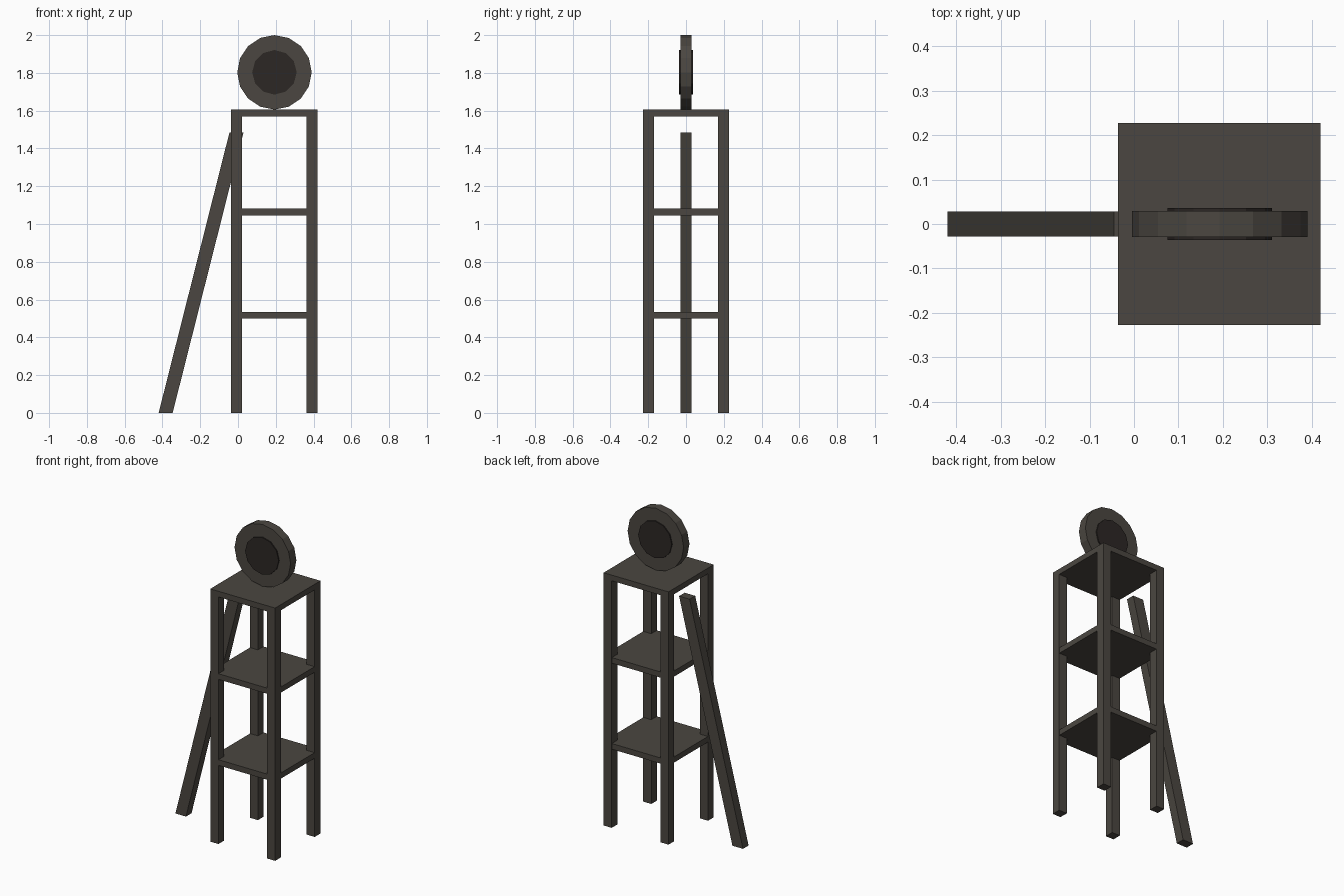
import bpy, bmesh, math
from mathutils import Matrix

if "Cube" in bpy.data.objects:
    bpy.data.objects.remove(bpy.data.objects["Cube"])

def material(name, rgb):
    m = bpy.data.materials.new(name)
    m.diffuse_color = (*rgb, 1)
    m.use_nodes = True
    m.node_tree.nodes["Principled BSDF"].inputs["Base Color"].default_value = m.diffuse_color
    return m

FRAME = material("dark_wood", (0.07, 0.062, 0.052))
CENTRE = material("darker_wood", (0.025, 0.02, 0.018))

def finish(name, bm, mat):
    bmesh.ops.recalc_face_normals(bm, faces=bm.faces)
    me = bpy.data.meshes.new(name)
    bm.to_mesh(me)
    bm.free()
    me.materials.append(mat)
    ob = bpy.data.objects.new(name, me)
    bpy.context.collection.objects.link(ob)
    return ob

def box(name, x0, x1, y0, y1, z0, z1, lean=0.0):
    """Box whose top may be shifted sideways in x by lean."""
    bm = bmesh.new()
    bmesh.ops.create_cube(bm, size=1)
    for v in bm.verts:
        top = v.co.z > 0
        v.co = ((x1 if v.co.x > 0 else x0) + (lean if top else 0),
                y1 if v.co.y > 0 else y0,
                z1 if top else z0)
    return finish(name, bm, FRAME)

def disc(name, radius, half_width, sides, mat):
    """Upright disc facing front and back."""
    bm = bmesh.new()
    bmesh.ops.create_cone(bm, cap_ends=True, segments=sides, radius1=radius,
                          radius2=radius, depth=2 * half_width)
    bm.transform(Matrix.Translation((0.193, 0, 1.803))
                 @ Matrix.Rotation(math.pi / 2, 4, 'X'))
    return finish(name, bm, mat)

X0, X1, Y, LEG = -0.036, 0.42, 0.227, 0.057
TOP, THICK = 1.605, 0.036

# Four corner legs, ending under the top board
for side, x in (("left", X0), ("right", X1 - LEG)):
    for end, y in (("front", -Y), ("back", Y - LEG)):
        box(f"{end}_{side}_leg", x, x + LEG, y, y + LEG, 0, TOP - THICK)

# Top board and two shelves
box("top_board", X0, X1, -Y, Y, TOP - THICK, TOP)
E = 0.001
for name, z in (("lower_shelf", 0.499), ("upper_shelf", 1.045)):
    box(name, X0 + E, X1 - E, -Y + E, Y - E, z, z + THICK)

# Leaning support beam
box("leaning_beam", -0.42, -0.346, -0.028, 0.028, 0, 1.485, lean=0.375)

# Wheel standing on top, with a darker centre on both sides
disc("wheel", 0.197, 0.029, 16, FRAME)
disc("wheel_centre", 0.118, 0.036, 12, CENTRE)
